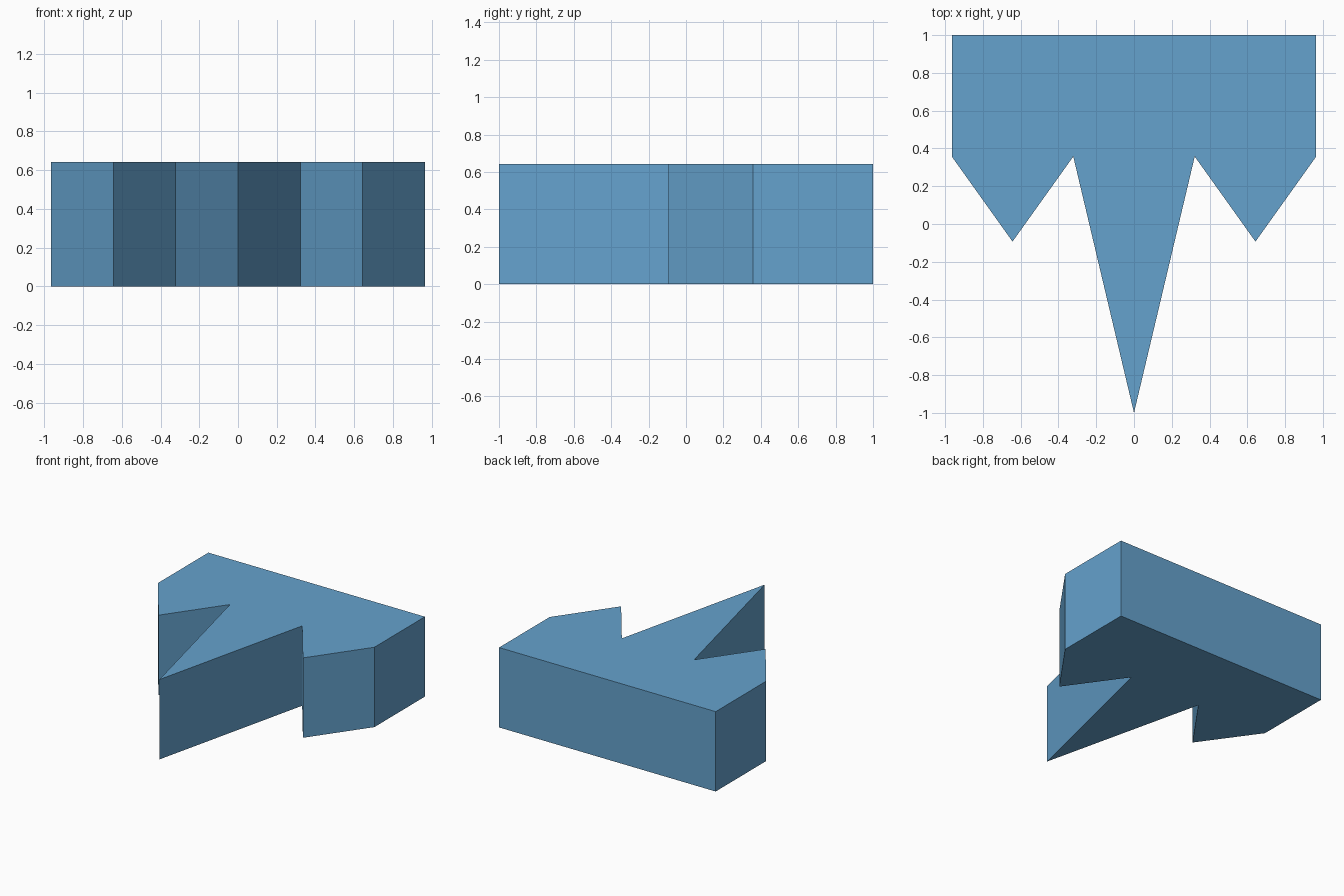
import bpy, bmesh

if "Cube" in bpy.data.objects:
    bpy.data.objects.remove(bpy.data.objects["Cube"])

STEP = 0.3215      # spacing of the outline points along x
HEIGHT = 0.643
BACK, SHOULDER = 1.0, 0.357
SIDE_TIP, MID_TIP = -0.093, -1.0

# Outline: square back, then a zigzag front with a long middle spike
zigzag = [SHOULDER, SIDE_TIP, SHOULDER, MID_TIP, SHOULDER, SIDE_TIP, SHOULDER]
outline = [((i - 3) * STEP, y) for i, y in enumerate(zigzag)]
outline += [(3 * STEP, BACK), (-3 * STEP, BACK)]

blue = bpy.data.materials.new("sky blue")
blue.diffuse_color = (0.13, 0.36, 0.61, 1)
blue.use_nodes = True
blue.node_tree.nodes["Principled BSDF"].inputs["Base Color"].default_value = blue.diffuse_color

# Extrude the outline straight up into a solid block
bm = bmesh.new()
base = bm.faces.new([bm.verts.new((x, y, 0)) for x, y in outline])
top = bmesh.ops.extrude_face_region(bm, geom=[base], use_keep_orig=True)["geom"]
bmesh.ops.translate(bm, vec=(0, 0, HEIGHT),
                    verts=[g for g in top if isinstance(g, bmesh.types.BMVert)])
bmesh.ops.recalc_face_normals(bm, faces=bm.faces)

mesh = bpy.data.meshes.new("three_pointed_block")
bm.to_mesh(mesh)
bm.free()
mesh.materials.append(blue)
block = bpy.data.objects.new("three_pointed_block", mesh)
bpy.context.collection.objects.link(block)
